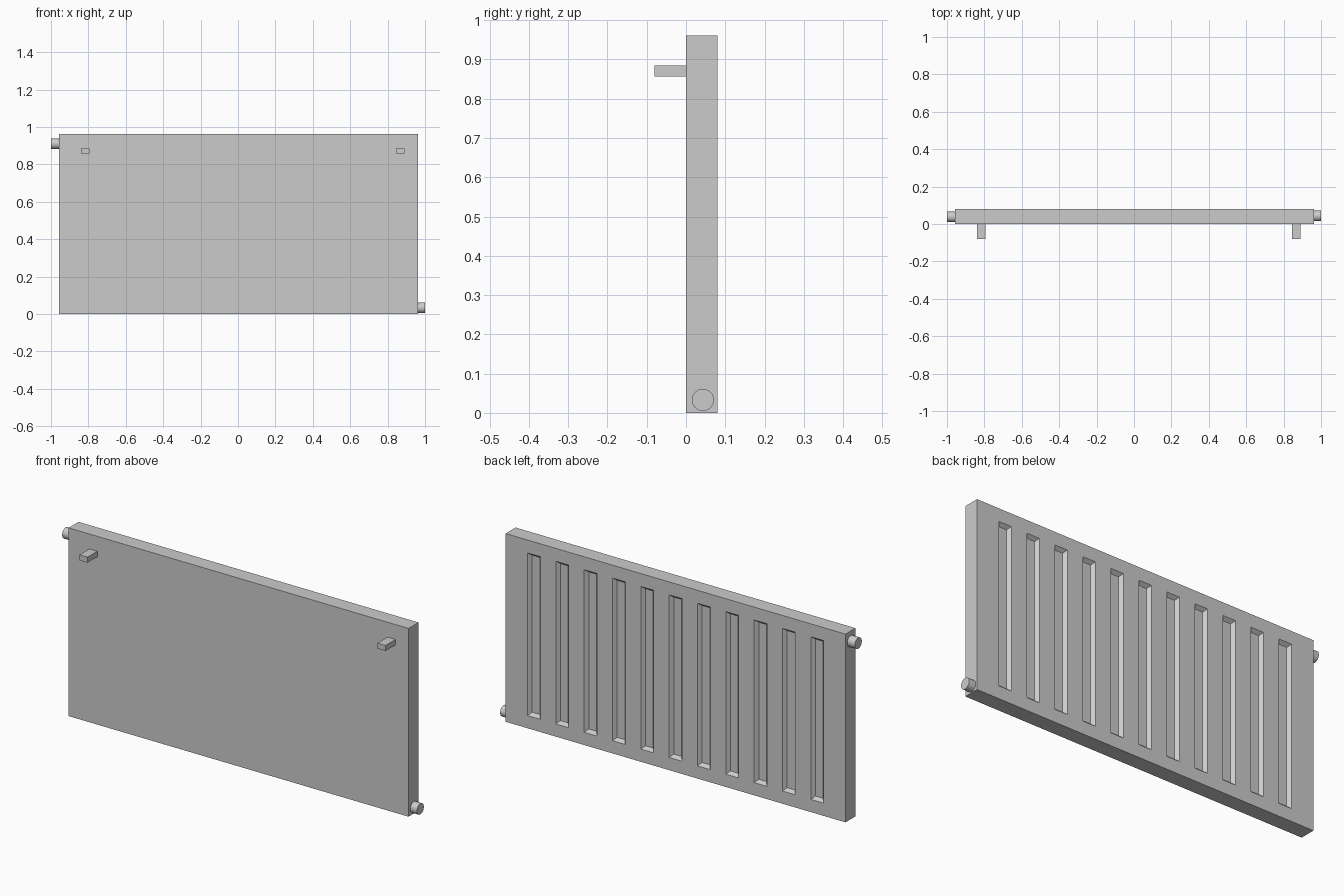
import bpy, bmesh, math

if "Cube" in bpy.data.objects:
    bpy.data.objects.remove(bpy.data.objects["Cube"])

X0, X1, H, D = -0.957, 0.963, 0.961, 0.08
CX = (X0 + X1) / 2


# Panel: slab with eleven tapered vertical flutes pressed into the back
def panel():
    xs = [X0]
    for i in range(11):
        c = CX - 0.8 + 0.16 * i
        xs += [c - 0.036, c + 0.036]
    xs.append(X1)
    zs = [0, 0.065, 0.895, H]
    bm = bmesh.new()
    grid = [[bm.verts.new((x, D, z)) for z in zs] for x in xs]
    slots, back = [], []
    for i in range(len(xs) - 1):
        for j in range(3):
            f = bm.faces.new((grid[i][j], grid[i][j + 1], grid[i + 1][j + 1], grid[i + 1][j]))
            back.append(f)
            if j == 1 and i % 2 == 1:
                slots.append(f)
    # side walls and a single front face
    rim = [e for e in bm.edges if e.is_boundary]
    ext = bmesh.ops.extrude_edge_only(bm, edges=rim)["geom"]
    for v in ext:
        if isinstance(v, bmesh.types.BMVert):
            v.co.y = 0
    bmesh.ops.holes_fill(bm, edges=[e for e in bm.edges if e.is_boundary], sides=0)
    bmesh.ops.recalc_face_normals(bm, faces=bm.faces[:])
    bmesh.ops.inset_individual(bm, faces=slots, thickness=0.02, depth=-0.017)
    me = bpy.data.meshes.new("panel")
    bm.to_mesh(me)
    bm.free()
    bpy.context.collection.objects.link(bpy.data.objects.new("panel", me))


def bracket(name, x):
    bpy.ops.mesh.primitive_cube_add(size=1, location=(x, -0.04, 0.871))
    o = bpy.context.object
    o.name = name
    o.scale = (0.045, 0.08, 0.028)


def pipe(name, xa, xb, y, z):
    bpy.ops.mesh.primitive_cylinder_add(vertices=32, radius=0.028, depth=xb - xa,
                                        location=((xa + xb) / 2, y, z),
                                        rotation=(0, math.pi / 2, 0))
    bpy.context.object.name = name
    bpy.ops.object.shade_smooth_by_angle()


panel()
# Wall brackets
bracket("bracket_left", -0.817)
bracket("bracket_right", 0.867)
# Inlet and outlet pipe stubs
pipe("inlet_pipe", -1.0, X0, 0.038, 0.91)
pipe("outlet_pipe", X1, 1.0, 0.043, 0.033)
